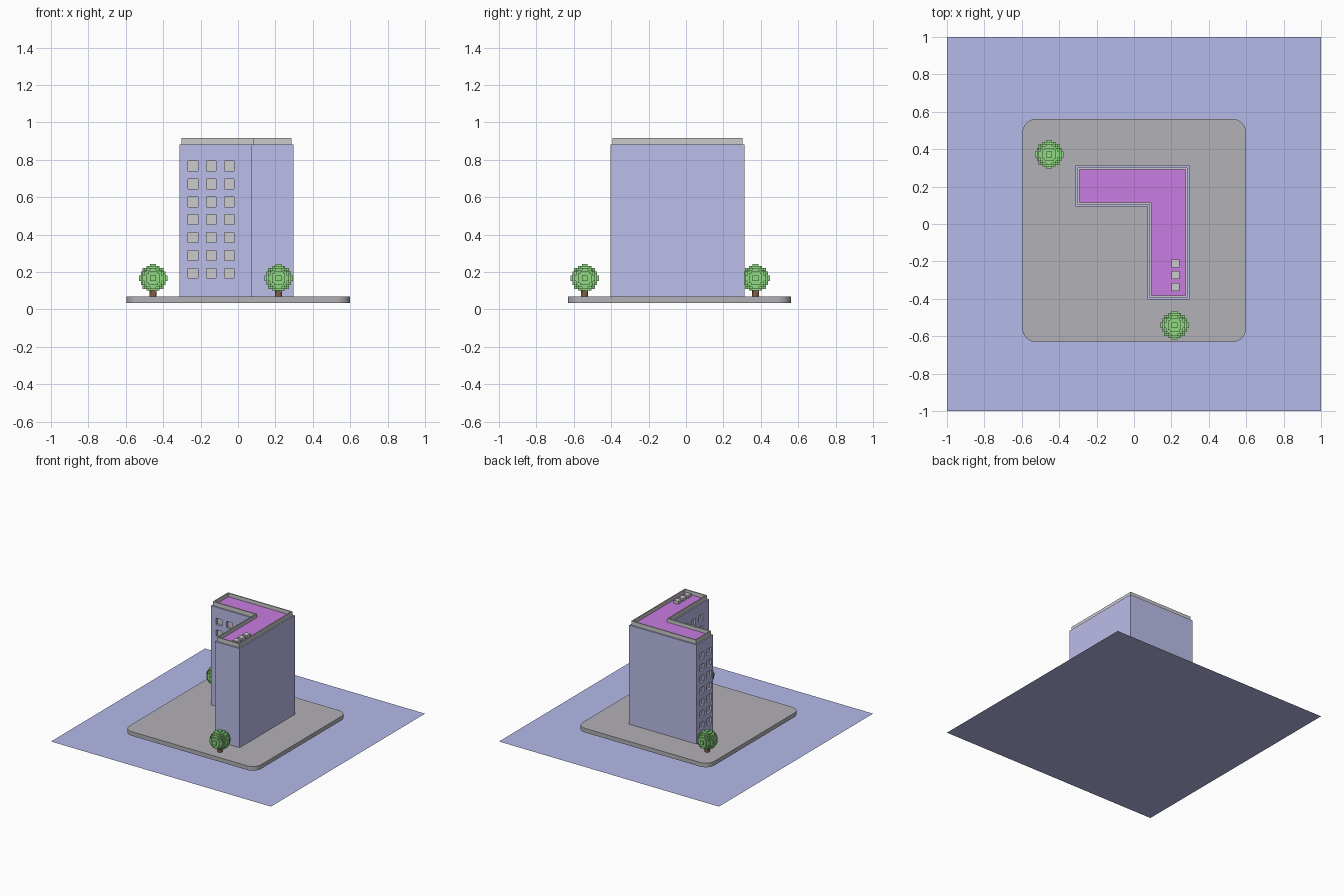
import bpy, bmesh, math

if "Cube" in bpy.data.objects:
    bpy.data.objects.remove(bpy.data.objects["Cube"])


def material(name, rgb):
    m = bpy.data.materials.new(name)
    m.diffuse_color = (*rgb, 1)
    m.use_nodes = True
    m.node_tree.nodes["Principled BSDF"].inputs["Base Color"].default_value = m.diffuse_color
    return m


BLUE = material("facade_blue", (0.50, 0.51, 0.82))
GROUND = material("ground_blue", (0.46, 0.49, 0.82))
PURPLE = material("roof_purple", (0.58, 0.20, 0.75))
PAVING = material("paving_grey", (0.45, 0.44, 0.47))
GREEN = material("leaf_green", (0.28, 0.70, 0.23))
BROWN = material("bark_brown", (0.24, 0.11, 0.06))


def finish(name, bm, mat=None):
    bmesh.ops.recalc_face_normals(bm, faces=bm.faces)
    me = bpy.data.meshes.new(name)
    bm.to_mesh(me)
    bm.free()
    ob = bpy.data.objects.new(name, me)
    bpy.context.collection.objects.link(ob)
    if mat:
        me.materials.append(mat)
    return ob


def prism(name, pts, z0, z1, mat=None):
    bm = bmesh.new()
    f = bm.faces.new([bm.verts.new((x, y, z0)) for x, y in pts])
    ext = bmesh.ops.extrude_face_region(bm, geom=[f], use_keep_orig=True)
    vs = [g for g in ext["geom"] if isinstance(g, bmesh.types.BMVert)]
    bmesh.ops.translate(bm, verts=vs, vec=(0, 0, z1 - z0))
    return finish(name, bm, mat)


def boxes(name, specs, mat=None):
    """One mesh of boxes, each given as (centre, size)."""
    bm = bmesh.new()
    for c, s in specs:
        vs = bmesh.ops.create_cube(bm, size=1)["verts"]
        bmesh.ops.scale(bm, verts=vs, vec=s)
        bmesh.ops.translate(bm, verts=vs, vec=c)
    return finish(name, bm, mat)


# L-shaped floor plan, with a signed inward direction for each corner
PLAN = [(-.313, .094, 1, 1), (.072, .094, 1, 1), (.072, -.404, 1, 1),
        (.297, -.404, -1, 1), (.297, .313, -1, -1), (-.313, .313, 1, -1)]
BASE, TOP = 0.068, 0.882


def inset(d):
    return [(x + sx * d, y + sy * d) for x, y, sx, sy in PLAN]


# flat ground sheet
bm = bmesh.new()
bmesh.ops.create_grid(bm, x_segments=1, y_segments=1, size=1)
finish("ground_sheet", bm, GROUND)

# paved plot with rounded corners
R = 0.075
corners = [(.6, .562, 0), (-.597, .562, 1), (-.597, -.632, 2), (.6, -.632, 3)]
outline = []
for x, y, q in corners:
    cx, cy = x - math.copysign(R, x), y - math.copysign(R, y)
    for i in range(9):
        a = math.radians(90 * q + 90 * i / 8)
        outline.append((cx + R * math.cos(a), cy + R * math.sin(a)))
plot = prism("paved_plot", outline, 0.034, BASE, PAVING)
bpy.context.view_layer.objects.active = plot
plot.select_set(True)
bpy.ops.object.shade_smooth_by_angle()
plot.select_set(False)

# building body
body = prism("building_body", inset(0), BASE, TOP, BLUE)

# recessed windows on the courtyard faces and the left end
W, DEPTH, PANE = 0.053, 0.02, 0.004
cuts, panes = [], []
for row in range(7):
    z = 0.193 + row * 0.0955
    for x in (-.24, -.143, -.047):
        cuts.append(((x, .094, z), (W, 2 * DEPTH, W)))
        panes.append(((x, .094 + DEPTH, z), (W, PANE, W)))
    left_faces = [(-.313, y) for y in (.24, .145)]
    left_faces += [(.072, -.295 + .097 * i) for i in range(4)]
    for x, y in left_faces:
        cuts.append(((x, y, z), (2 * DEPTH, W, W)))
        panes.append(((x + DEPTH, y, z), (PANE, W, W)))
cutter = boxes("window_cutter", cuts)
cutter.hide_render = True
cutter.hide_viewport = True
mod = body.modifiers.new("window_holes", "BOOLEAN")
mod.operation = "DIFFERENCE"
mod.object = cutter
boxes("window_panes", panes)

# roof surface and parapet wall around it
prism("roof_surface", inset(0.018), TOP - 0.004, TOP + 0.004, PURPLE)
bm = bmesh.new()
rings = [[bm.verts.new((x, y, z)) for x, y in inset(d)]
         for d, z in ((.011, TOP), (.011, .915), (.021, .915), (.021, TOP))]
for k in range(4):
    a, b = rings[k], rings[(k + 1) % 4]
    for i in range(6):
        j = (i + 1) % 6
        bm.faces.new((a[i], a[j], b[j], b[i]))
finish("parapet", bm)

# rooftop units
boxes("roof_units", [((.223, y, TOP + .014), (.043, .043, .028))
                     for y in (-.21, -.273, -.337)])

# trees: trunk and blocky round crown
for n, (x, y) in enumerate([(-.454, .372), (.217, -.542)], 1):
    bm = bmesh.new()
    bmesh.ops.create_cone(bm, cap_ends=True, segments=12, radius1=.019,
                          radius2=.019, depth=.06)
    trunk = finish(f"tree_trunk_{n}", bm, BROWN)
    trunk.location = (x, y, BASE + .03)
    bm = bmesh.new()
    bmesh.ops.create_icosphere(bm, subdivisions=4, radius=.073)
    crown = finish(f"tree_crown_{n}", bm, GREEN)
    crown.location = (x, y, .166)
    rm = crown.modifiers.new("blocks", "REMESH")
    rm.mode = "BLOCKS"
    rm.octree_depth = 4
    rm.scale = 0.9
